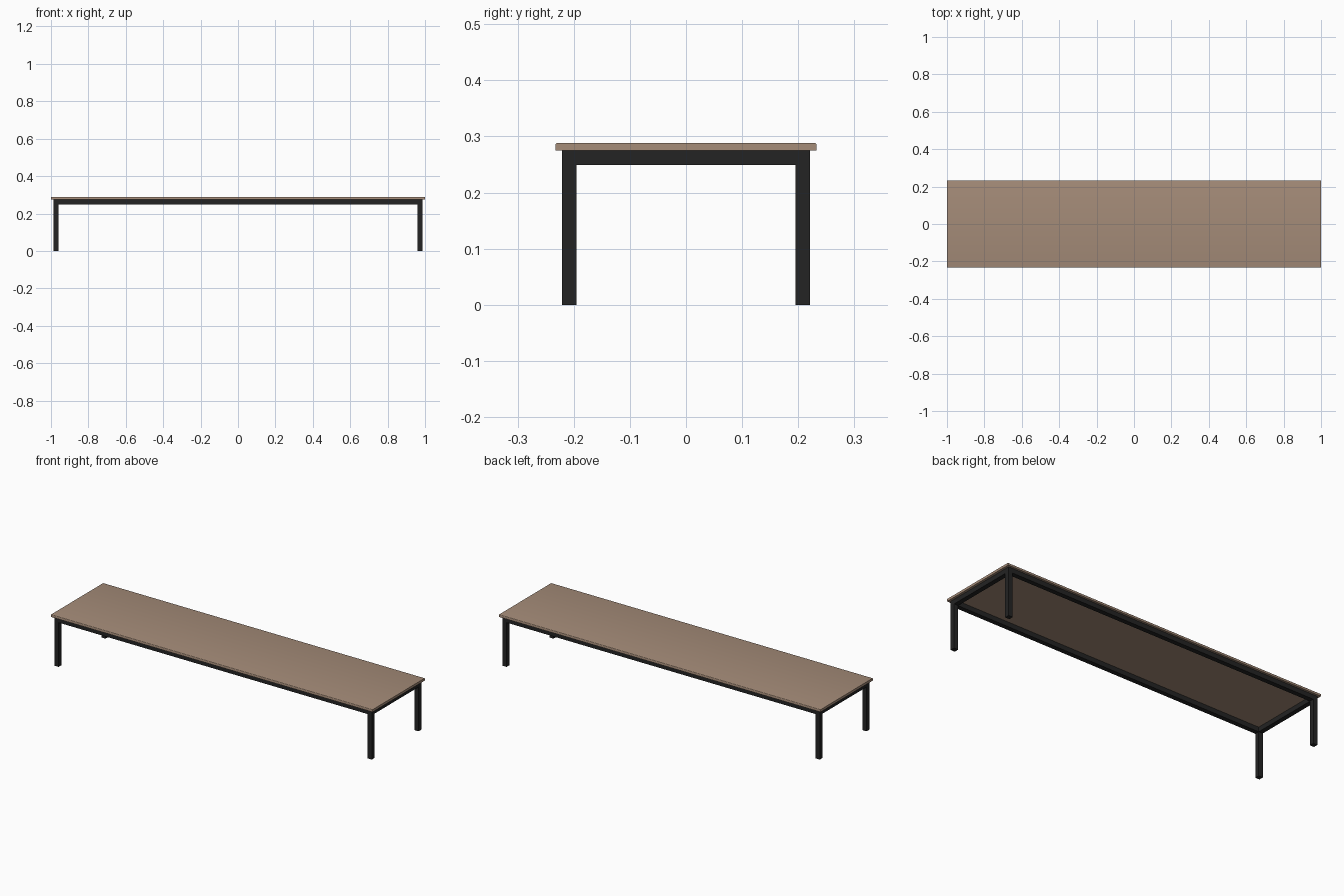
import bpy, bmesh

if "Cube" in bpy.data.objects:
    bpy.data.objects.remove(bpy.data.objects["Cube"])


def material(name, rgb):
    m = bpy.data.materials.new(name)
    m.diffuse_color = (*rgb, 1.0)
    m.use_nodes = True
    m.node_tree.nodes["Principled BSDF"].inputs["Base Color"].default_value = m.diffuse_color
    return m


wood = material("brown_wood", (0.376, 0.262, 0.190))
metal = material("black_metal", (0.017, 0.017, 0.017))


def box(name, x0, x1, y0, y1, z0, z1, mat):
    bm = bmesh.new()
    bmesh.ops.create_cube(bm, size=1.0)
    for v in bm.verts:
        v.co.x = x1 if v.co.x > 0 else x0
        v.co.y = y1 if v.co.y > 0 else y0
        v.co.z = z1 if v.co.z > 0 else z0
    mesh = bpy.data.meshes.new(name)
    bm.to_mesh(mesh)
    bm.free()
    mesh.materials.append(mat)
    obj = bpy.data.objects.new(name, mesh)
    bpy.context.collection.objects.link(obj)
    return obj


TOP_Z, TOP_H = 0.275, 0.0135   # underside and thickness of the top
LX, LY, T = 0.987, 0.221, 0.026  # outer frame half sizes and tube width

# Table top extruded along x, with its two long upper edges rounded
top = box("table_top", -1, 1, -0.233, 0.233, TOP_Z, TOP_Z + TOP_H, wood)
bm = bmesh.new()
bm.from_mesh(top.data)
edges = [e for e in bm.edges
         if all(v.co.z > TOP_Z + 0.001 for v in e.verts)
         and abs(e.verts[0].co.x - e.verts[1].co.x) > 1]
bmesh.ops.bevel(bm, geom=edges, offset=0.004, segments=4, profile=0.5,
                affect='EDGES')
bm.to_mesh(top.data)
bm.free()
bpy.context.view_layer.objects.active = top
top.select_set(True)
bpy.ops.object.shade_smooth_by_angle()
top.select_set(False)

# Four square legs
for sx, side in ((-1, "left"), (1, "right")):
    for sy, end in ((-1, "front"), (1, "back")):
        cx, cy = sx * (LX - T / 2), sy * (LY - T / 2)
        box(f"{end}_{side}_leg", cx - T / 2, cx + T / 2,
            cy - T / 2, cy + T / 2, 0, TOP_Z, metal)

# Rails between the legs, flush with their outer faces
for s, end, side in ((-1, "front", "left"), (1, "back", "right")):
    cy, cx = s * (LY - T / 2), s * (LX - T / 2)
    box(f"{end}_rail", -LX + T, LX - T, cy - T / 2, cy + T / 2,
        TOP_Z - T, TOP_Z, metal)
    box(f"{side}_rail", cx - T / 2, cx + T / 2, -LY + T, LY - T,
        TOP_Z - T, TOP_Z, metal)
